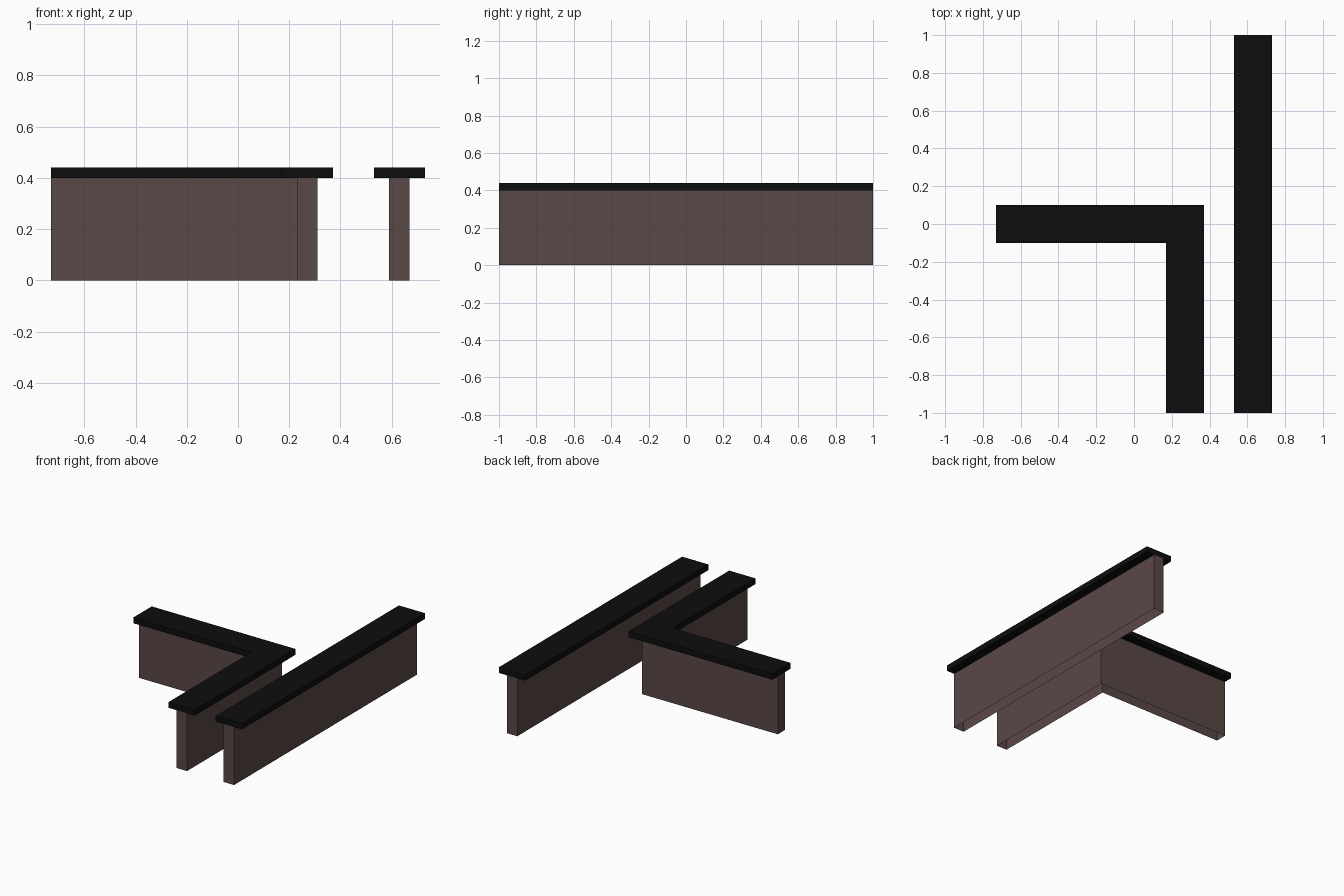
import bpy
import bmesh

if "Cube" in bpy.data.objects:
    bpy.data.objects.remove(bpy.data.objects["Cube"])


def make_material(name, color):
    mat = bpy.data.materials.new(name)
    mat.diffuse_color = (*color, 1.0)
    mat.use_nodes = True
    mat.node_tree.nodes["Principled BSDF"].inputs["Base Color"].default_value = mat.diffuse_color
    return mat


brown = make_material("dusky brown", (0.102, 0.065, 0.062))
black = make_material("near black", (0.004, 0.004, 0.004))


def extrude_profile(name, outline, z0, z1, mat, hollow=False):
    """Raise a plan outline from z0 to z1; hollow leaves top and bottom open."""
    bm = bmesh.new()
    base = bm.faces.new([bm.verts.new((x, y, z0)) for x, y in outline])
    result = bmesh.ops.extrude_face_region(bm, geom=[base], use_keep_orig=True)
    verts = [g for g in result["geom"] if isinstance(g, bmesh.types.BMVert)]
    bmesh.ops.translate(bm, verts=verts, vec=(0, 0, z1 - z0))
    bmesh.ops.recalc_face_normals(bm, faces=bm.faces)
    if hollow:
        ends = [f for f in bm.faces if abs(f.normal.z) > 0.5]
        bmesh.ops.delete(bm, geom=ends, context='FACES_ONLY')
    mesh = bpy.data.meshes.new(name)
    bm.to_mesh(mesh)
    bm.free()
    mesh.materials.append(mat)
    obj = bpy.data.objects.new(name, mesh)
    bpy.context.collection.objects.link(obj)


def corner_plan(w):
    # L shaped plan with half width w around its centre line
    cx = 0.27
    return [(-0.73, -w), (cx - w, -w), (cx - w, -1), (cx + w, -1),
            (cx + w, w), (-0.73, w)]


def straight_plan(w):
    cx = 0.63
    return [(cx - w, -1), (cx + w, -1), (cx + w, 1), (cx - w, 1)]


# Each wall is an open shell with a wider slab on top
for label, plan in (("corner", corner_plan), ("straight", straight_plan)):
    extrude_profile(label + "_wall", plan(0.04), 0.0, 0.4, brown, hollow=True)
    extrude_profile(label + "_cap", plan(0.10), 0.4, 0.44, black)
